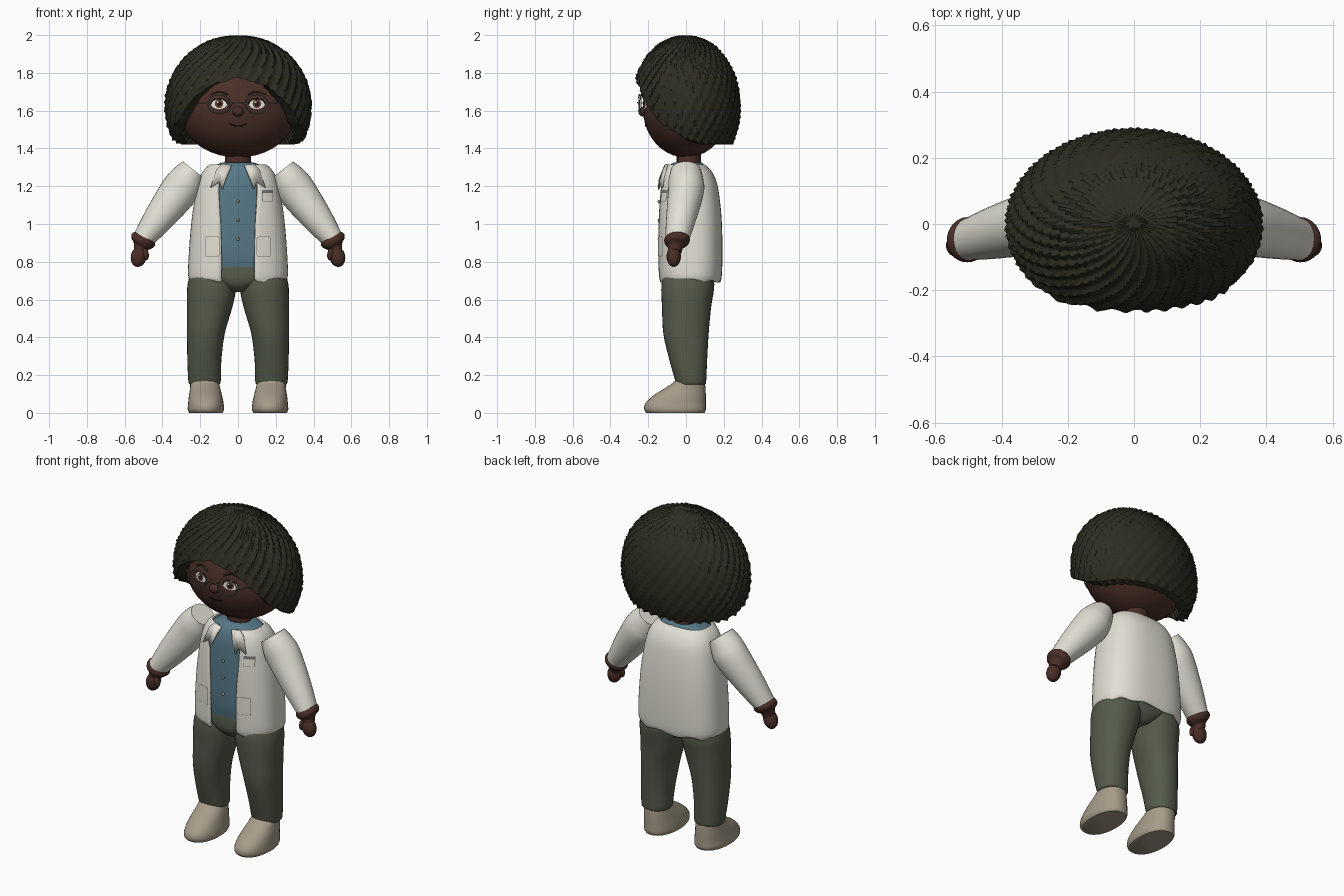
import bpy, bmesh, math
from mathutils import Vector

if "Cube" in bpy.data.objects:
    bpy.data.objects.remove(bpy.data.objects["Cube"])

def material(name, r, g, b):
    m = bpy.data.materials.new(name)
    m.diffuse_color = (r, g, b, 1)
    m.use_nodes = True
    m.node_tree.nodes["Principled BSDF"].inputs["Base Color"].default_value = m.diffuse_color
    return m

SKIN = material("brown skin", .068, .028, .02)
HAIR = material("dark hair", .026, .026, .016)
COAT = material("off white cloth", .76, .74, .66)
SHIRT = material("teal cloth", .095, .19, .245)
PANTS = material("olive cloth", .09, .105, .07)
SHOE = material("tan leather", .38, .33, .25)
WHITE = material("eye white", .8, .78, .74)
IRIS = material("brown iris", .1, .04, .02)
DARK = material("near black", .012, .008, .007)
METAL = material("grey trim", .18, .18, .17)

def finish(name, verts, faces, mat, angle=50, recalc=True):
    me = bpy.data.meshes.new(name)
    me.from_pydata([tuple(v) for v in verts], [], faces)
    if recalc:
        bm = bmesh.new()
        bm.from_mesh(me)
        bmesh.ops.recalc_face_normals(bm, faces=bm.faces)
        bm.to_mesh(me)
        bm.free()
    me.materials.append(mat)
    ob = bpy.data.objects.new(name, me)
    bpy.context.collection.objects.link(ob)
    smooth(ob, angle)
    return ob

def smooth(ob, angle=50):
    bpy.ops.object.select_all(action='DESELECT')
    ob.select_set(True)
    bpy.context.view_layer.objects.active = ob
    bpy.ops.object.shade_smooth_by_angle(angle=math.radians(angle))

def spow(v, p):
    return math.copysign(abs(v) ** p, v)

def interp(keys, v):
    """Linear lookup in rows sorted by their first value."""
    if v <= keys[0][0]:
        return keys[0][1:]
    for a, b in zip(keys, keys[1:]):
        if v <= b[0]:
            t = (v - a[0]) / (b[0] - a[0])
            return [p + (q - p) * t for p, q in zip(a[1:], b[1:])]
    return keys[-1][1:]

def resample(rows, n=4):
    """Smooth curve through the key rows."""
    out = []
    for i in range(len(rows) - 1):
        quad = rows[max(i - 1, 0)], rows[i], rows[i + 1], rows[min(i + 2, len(rows) - 1)]
        for k in range(n):
            t = k / n
            out.append([.5 * (2 * b + (c - a) * t + (2 * a - 5 * b + 4 * c - d) * t * t
                              + (3 * b - a - 3 * c + d) * t ** 3) for a, b, c, d in zip(*quad)])
    return out + [rows[-1]]

def loft(name, rows, mat, power=2.0, tilt=0.0, seg=32, mirror=False):
    """Rows are x, y, z, rx, ry; rings lie flat or lean by tilt."""
    rows = resample(rows)
    for s in ((1, -1) if mirror else (1,)):
        vs, fs = [], []
        for x, y, z, rx, ry in rows:
            for i in range(seg):
                a = math.tau * i / seg
                u = rx * spow(math.cos(a), 2 / power)
                vs.append((s * (x + u * math.cos(tilt)), y + ry * spow(math.sin(a), 2 / power),
                           z + u * math.sin(tilt)))
        for r in range(len(rows) - 1):
            for i in range(seg):
                j = (i + 1) % seg
                fs.append((r * seg + i, r * seg + j, r * seg + seg + j, r * seg + seg + i))
        fs.append(tuple(range(seg)))
        fs.append(tuple(range(len(vs) - seg, len(vs))))
        label = name if not mirror else ("left_" if s > 0 else "right_") + name
        finish(label, vs, fs, mat)

def ball(name, c, r, mat, rot=0.0):
    bpy.ops.mesh.primitive_uv_sphere_add(segments=32, ring_count=20, location=c, rotation=(0, rot, 0))
    ob = bpy.context.object
    ob.name, ob.scale = name, r
    ob.data.materials.append(mat)
    smooth(ob, 60)

def tube(name, pts, r, mat, cyclic=False):
    cu = bpy.data.curves.new(name, 'CURVE')
    cu.dimensions, cu.bevel_depth, cu.bevel_resolution, cu.use_fill_caps = '3D', r, 1, True
    sp = cu.splines.new('POLY')
    sp.points.add(len(pts) - 1)
    for p, q in zip(sp.points, pts):
        p.co = (*q, 1)
    sp.use_cyclic_u = cyclic
    cu.materials.append(mat)
    ob = bpy.data.objects.new(name, cu)
    bpy.context.collection.objects.link(ob)
    bpy.ops.object.select_all(action='DESELECT')
    ob.select_set(True)
    bpy.context.view_layer.objects.active = ob
    bpy.ops.object.convert(target='MESH')

def patch(name, surf, cx, cz, rx, rz, off, mat, power=2.0, seg=32, rings=4):
    """Thin plate that follows a surface y = surf(x, z)."""
    pts = [(cx, cz)]
    for k in range(1, rings + 1):
        for i in range(seg):
            a = math.tau * i / seg
            pts.append((cx + rx * k / rings * spow(math.cos(a), 2 / power),
                        cz + rz * k / rings * spow(math.sin(a), 2 / power)))
    fs = [(0, 1 + i, 1 + (i + 1) % seg) for i in range(seg)]
    for k in range(rings - 1):
        for i in range(seg):
            j, b = (i + 1) % seg, 1 + k * seg
            fs.append((b + i, b + seg + i, b + seg + j, b + j))
    finish(name, [(x, surf(x, z) - off, z) for x, z in pts], fs, mat, recalc=False)

# Head, neck and ears
def head_y(x, z):
    return -.228 * math.sqrt(max(.02, 1 - (x / .315) ** 2 - ((z - 1.61) / .258) ** 2))

ball("head", (0, 0, 1.61), (.315, .228, .258), SKIN)
loft("neck", [(0, .015, 1.26, .078, .07), (0, .015, 1.33, .07, .064), (0, .015, 1.42, .072, .066)], SKIN)
ball("nose", (0, -.226, 1.595), (.03, .026, .026), SKIN)

# Hair: spiral ridged shell with a hem that rises over the face
HEM = [(0, 1.78), (25, 1.735), (45, 1.625), (60, 1.535), (90, 1.445), (110, 1.42), (180, 1.42)]
NA, NR, RIDGES = 204, 26, 34
vs, fs = [(0, 0, 1.997)], []
for r in range(1, NR + 3):
    for i in range(NA):
        s = math.tau * i / NA
        hem = interp(HEM, math.degrees(min(s, math.tau - s)))[0]
        phi = math.acos((hem - 1.62) / .38) * min(r, NR) / NR
        wave = abs(math.sin(RIDGES / 2 * (s + .7 * phi)))
        k = 1 - .05 * wave * min(1, phi * 1.5)
        k *= {NR + 1: .84, NR + 2: .76}.get(r, 1)
        w = math.sin(phi) ** .93 * k
        z = 1.62 + .38 * math.cos(phi) * (k if r <= NR else 1)
        vs.append((.395 * w * math.sin(s), -.295 * w * math.cos(s), z + (.06 if r == NR + 2 else 0)))
for i in range(NA):
    j = (i + 1) % NA
    fs.append((0, 1 + i, 1 + j))
    for r in range(NR + 1):
        b = 1 + r * NA
        fs.append((b + i, b + NA + i, b + NA + j, b + j))
finish("hair", vs, fs, HAIR, 40, recalc=False)

# Eyes, brows, glasses and ears
for s, side in ((1, "left"), (-1, "right")):
    cx = .1 * s
    patch(side + "_eye_white", head_y, cx, 1.635, .042, .026, .003, WHITE)
    patch(side + "_iris", head_y, cx, 1.637, .022, .023, .005, IRIS)
    patch(side + "_pupil", head_y, cx, 1.637, .012, .013, .007, DARK)
    patch(side + "_glint", head_y, cx - .007, 1.645, .005, .005, .009, WHITE, seg=12, rings=1)
    lid = [(cx + .044 * math.cos(a), 1.635 + .028 * math.sin(a)) for a in
           [math.pi * k / 12 for k in range(13)]]
    tube(side + "_upper_lid", [(x, head_y(x, z) - .003, z) for x, z in lid], .003, DARK)
    brow = [(s * (.055 + .09 * k / 8), 1.685 + .016 * math.sin(math.pi * k / 8)) for k in range(9)]
    tube(side + "_brow", [(x, head_y(x, z) - .002, z) for x, z in brow], .005, HAIR)
    tube(side + "_glasses_rim", [(cx + .06 * math.cos(a), -.25 + .12 * abs(.04 + .06 * s * math.cos(a)),
         1.635 + .05 * math.sin(a)) for a in [math.tau * k / 32 for k in range(32)]], .0035, METAL, True)
    tube(side + "_glasses_arm", [(s * .16, -.238, 1.64), (s * .25, -.16, 1.64), (s * .31, -.03, 1.63)],
         .0035, METAL)
    ball(side + "_ear", (s * .298, .0, 1.57), (.03, .04, .055), SKIN)
tube("glasses_bridge", [(-.04, -.25, 1.635), (-.015, -.256, 1.643), (.015, -.256, 1.643),
                        (.04, -.25, 1.635)], .0035, METAL)
mouth = [(.045 * k / 6, 1.518 + .012 * (k / 6) ** 2) for k in range(-6, 7)]
tube("mouth", [(x, head_y(x, z), z) for x, z in mouth], .0035, DARK)

# Coat: open front shell; rows are z, half width, front y, back y, half opening
COAT_ROWS = [(.695, .252, -.14, .182, .09), (.73, .264, -.147, .19, .088), (.85, .26, -.15, .193, .088),
             (1.0, .248, -.15, .19, .092), (1.12, .232, -.146, .18, .1), (1.22, .212, -.138, .163, .1),
             (1.28, .185, -.122, .135, .08), (1.315, .15, -.1, .1, .065)]
POWER = 2.6

def coat_y(x, z):
    rx, yf, yb, _ = interp(COAT_ROWS, z)
    return (yf + yb) / 2 - (yb - yf) / 2 * max(0, 1 - abs(x / rx) ** POWER) ** (1 / POWER)

vs, fs, N = [], [], 56
rows = resample(COAT_ROWS)
for z, rx, yf, yb, gap in rows:
    s0 = math.asin((gap / rx) ** (POWER / 2))
    for i in range(N + 1):
        s = s0 + (math.tau - 2 * s0) * i / N
        dip = .006 * math.sin(s * 9) if z < .7 else 0
        vs.append((rx * spow(math.sin(s), 2 / POWER),
                   (yf + yb) / 2 - (yb - yf) / 2 * spow(math.cos(s), 2 / POWER), z + dip))
for r in range(len(rows) - 1):
    for i in range(N):
        b = r * (N + 1) + i
        fs.append((b, b + 1, b + N + 2, b + N + 1))
coat = finish("coat", vs, fs, COAT, recalc=False)
mod = coat.modifiers.new("thickness", 'SOLIDIFY')
mod.thickness, mod.offset = .012, -1

# Shirt under the coat, with buttons
loft("shirt", [(0, (f + b) / 2, z, rx - .022, (b - f) / 2 - .016) for z, rx, f, b, _ in
               [(.77, .25, -.14, .18, 0)] + COAT_ROWS[2:-1]] +
     [(0, .005, 1.312, .118, .09), (0, .01, 1.325, .085, .075)], SHIRT, POWER, seg=48)
for k, z in enumerate((1.12, 1.02, .92)):
    ball("button_%d" % (k + 1), (0, -.142, z), (.008, .008, .008), SHOE)

# Collar flaps, following the coat front
for s, side in ((1, "left"), (-1, "right")):
    outline = [(.035, 1.312), (.085, 1.318), (.115, 1.29), (.145, 1.195), (.1, 1.225), (.085, 1.185), (.065, 1.24)]
    pts = [(s * x, coat_y(x, z) - .014, z) for x, z in outline][::-s]
    flap = finish(side + "_collar", pts, [tuple(range(len(pts)))], COAT, 20, recalc=False)
    mod = flap.modifiers.new("thickness", 'SOLIDIFY')
    mod.thickness = .01
    # Hip pockets
    patch(side + "_pocket_edge", coat_y, s * .137, .88, .038, .053, .002, METAL, 14)
    patch(side + "_pocket", coat_y, s * .137, .88, .0355, .0505, .004, COAT, 14)
patch("chest_pocket_edge", coat_y, .157, 1.15, .029, .031, .003, METAL, 14)
patch("chest_pocket", coat_y, .157, 1.143, .026, .021, .005, COAT, 14)

# Sleeves, wrists, hands
LEAN = .66
loft("sleeve", [(.237, .0, 1.288, .07, .078), (.27, 0, 1.235, .092, .092), (.315, 0, 1.17, .1, .095),
                (.42, -.025, 1.03, .081, .08), (.508, -.048, .912, .055, .062)], COAT, tilt=LEAN, mirror=True)
loft("wrist", [(.488, -.046, .94, .05, .055), (.5, -.047, .918, .068, .068), (.512, -.05, .898, .06, .062),
               (.515, -.055, .88, .042, .042), (.52, -.06, .85, .036, .036)], SKIN, tilt=.5, mirror=True)
for s, side in ((1, "left"), (-1, "right")):
    ball(side + "_hand", (s * .525, -.065, .828), (.042, .038, .056), SKIN, -s * .25)
    ball(side + "_thumb", (s * .49, -.08, .842), (.017, .02, .034), SKIN, s * .2)

# Trousers
loft("trouser_hips", [(0, .01, .64, .05, .09), (0, .01, .68, .14, .13), (0, .012, .74, .235, .14),
                      (0, .012, .84, .22, .128)], PANTS, 2.3)
loft("trouser_leg", [(.178, .025, .15, .078, .078), (.177, .025, .17, .086, .082), (.178, .012, .28, .09, .1),
                     (.17, 0, .42, .1, .12), (.15, .003, .56, .12, .13), (.137, .01, .68, .13, .14),
                     (.127, .012, .78, .11, .12)], PANTS, 2.2, mirror=True)

# Shoes
loft("shoe", [(.17, -.055, 0, .088, .153), (.17, -.058, .018, .096, .163), (.17, -.055, .05, .094, .16),
              (.172, -.035, .09, .088, .14), (.174, -.005, .13, .08, .108), (.177, .018, .165, .074, .08),
              (.178, .022, .2, .06, .062)], SHOE, 2.2, mirror=True)
